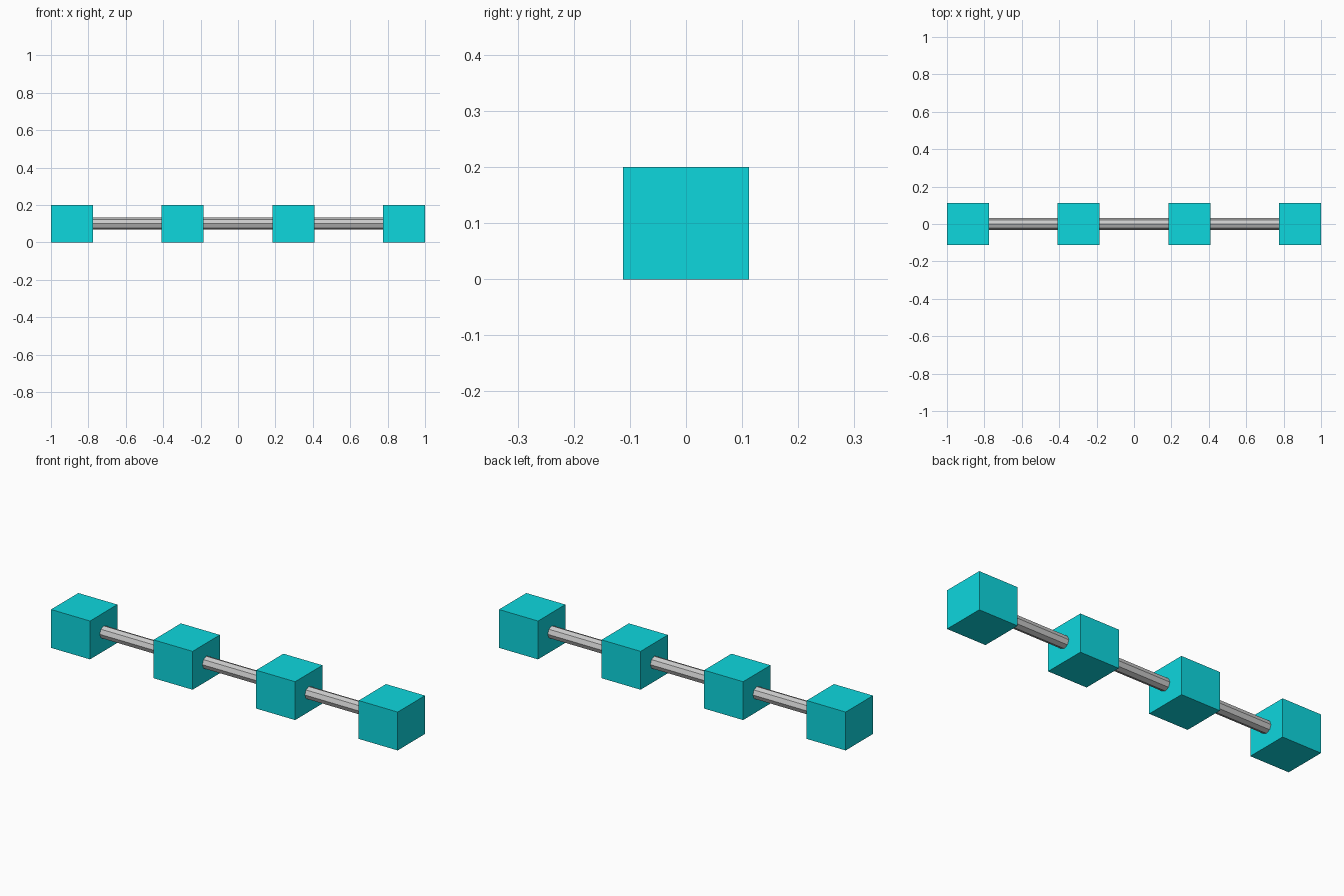
import bpy
from math import pi

if "Cube" in bpy.data.objects:
    bpy.data.objects.remove(bpy.data.objects["Cube"])

BOX = (0.225, 0.225, 0.2)
SPACING = 0.5917
MID_Z = 0.1

# Cyan paint for the blocks
cyan = bpy.data.materials.new("cyan_paint")
cyan.diffuse_color = (0.004, 0.68, 0.73, 1)
cyan.use_nodes = True
cyan.node_tree.nodes["Principled BSDF"].inputs["Base Color"].default_value = cyan.diffuse_color


def block(index, x):
    bpy.ops.mesh.primitive_cube_add(size=1, location=(x, 0, MID_Z))
    ob = bpy.context.object
    ob.name = f"block_{index}"
    ob.scale = BOX
    bpy.ops.object.transform_apply(location=False, rotation=False, scale=True)
    ob.data.materials.append(cyan)


def rod(index, x):
    # Ends sit slightly inside the neighbouring blocks
    bpy.ops.mesh.primitive_cylinder_add(vertices=8, radius=0.032,
                                        depth=SPACING - BOX[0] + 0.02,
                                        location=(x, 0, MID_Z),
                                        rotation=(0, pi / 2, 0))
    bpy.context.object.name = f"connecting_rod_{index}"


# Four blocks in a row, joined by three rods
for i in range(4):
    block(i + 1, (i - 1.5) * SPACING)
for i in range(3):
    rod(i + 1, (i - 1) * SPACING)
